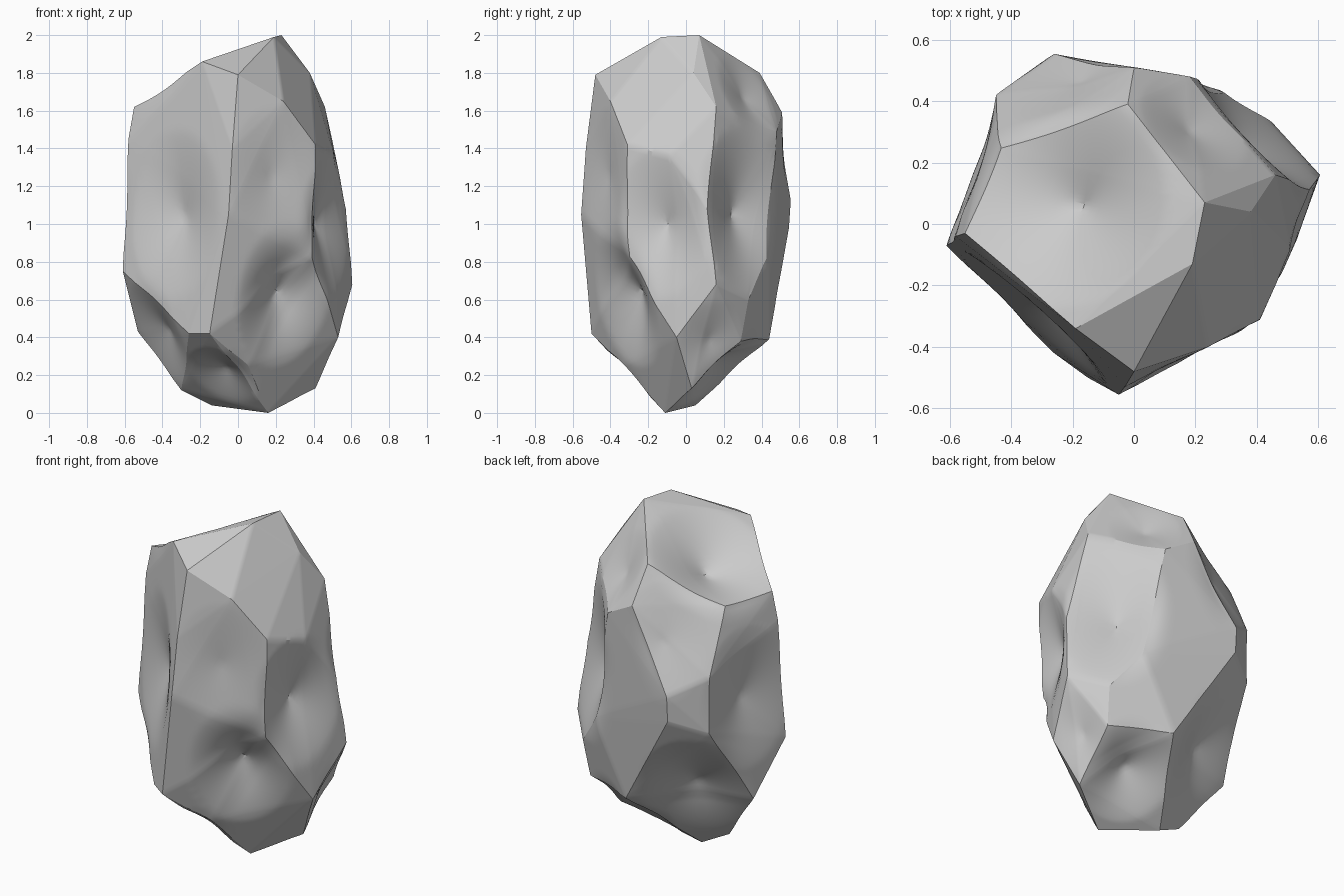
import bpy, bmesh, math
from mathutils import Vector
from mathutils.bvhtree import BVHTree

# corners of the chipped stone, from top to bottom
CORNERS = [
    (.23, .07, 2), (.19, -.13, 1.99), (-.19, -.34, 1.86), (0, -.48, 1.79),
    (.38, .04, 1.8), (.24, -.4, 1.65), (.51, -.09, 1.36),
    (-.02, .39, 1.8), (-.55, -.03, 1.62), (-.44, .25, 1.62), (.46, .16, 1.62),
    (0, .51, 1.59), (.18, .48, 1.49), (.41, -.31, 1.42), (-.03, -.53, 1.4),
    (-.58, -.04, 1.45), (-.45, .42, 1.24), (-.26, .555, 1.13), (.58, .12, 1.08),
    (-.05, -.555, 1.05), (-.26, .545, .98), (-.45, .42, .91), (.41, -.32, .82),
    (.31, .44, .82), (-.61, -.07, .75), (.605, .16, .68), (.45, .33, .6),
    (-.53, .12, .43), (-.15, -.5, .42), (-.26, -.42, .42), (.53, -.05, .4),
    (.09, .44, .39), (.43, .29, .38), (.05, -.33, .25), (.41, .03, .13),
    (-.3, .02, .12), (-.14, .05, .04), (.16, -.11, 0),
]

# hollows scooped from the facets: centre, radius, depth
DENTS = [
    ((-.25, .09, 1.8), .36, .14),    # top
    ((-.17, .45, 1.4), .25, .03),    # upper back
    ((.2, .33, 1.68), .2, .04),      # upper back right
    ((-.36, -.33, 1.05), .32, .09),  # front left
    ((.19, -.43, 1.25), .26, .03),   # front right
    ((.5, -.14, 1.0), .28, .10),     # right
    ((.42, .33, 1.07), .32, .11),    # back right
    ((-.53, .18, 1.05), .3, .07),    # left
    ((.27, -.36, .6), .29, .13),     # lower front right
    ((-.26, .28, .48), .32, .09),    # lower back left
    ((.2, .2, .2), .27, .10),        # underside back
    ((-.44, -.13, .4), .24, .06),    # lower front left
    ((-.08, -.24, .2), .2, .06),     # underside front
    ((.48, .13, .38), .18, .03),     # lower right
]

# faceted block from the corners
bm = bmesh.new()
for c in CORNERS:
    bm.verts.new(c)
bmesh.ops.convex_hull(bm, input=bm.verts[:])
bmesh.ops.delete(bm, geom=[v for v in bm.verts if not v.link_faces], context='VERTS')
bmesh.ops.recalc_face_normals(bm, faces=bm.faces[:])
tree = BVHTree.FromBMesh(bm)
bmesh.ops.subdivide_edges(bm, edges=bm.edges[:], cuts=20, use_grid_fill=True)

# cone-like hollows pressed in along each facet's normal, fading past its rim
moves = [Vector() for v in bm.verts]
for centre, radius, depth in DENTS:
    point, normal, _, _ = tree.find_nearest(Vector(centre))
    for i, v in enumerate(bm.verts):
        d = v.co - point
        below = max(0, -d.dot(normal) - .01)
        d.z *= .7
        t = 1 - d.length / radius
        fade = 1 - below / .08
        if t > 0 and fade > 0:
            moves[i] -= normal * depth * fade * t ** 1.3
for v, move in zip(bm.verts, moves):
    v.co += move

mesh = bpy.data.meshes.new("rock")
bm.to_mesh(mesh)
bm.free()
rock = bpy.data.objects.new("rock", mesh)
bpy.context.collection.objects.link(rock)
bpy.context.view_layer.objects.active = rock
rock.select_set(True)
bpy.ops.object.shade_smooth_by_angle(angle=math.radians(25))
